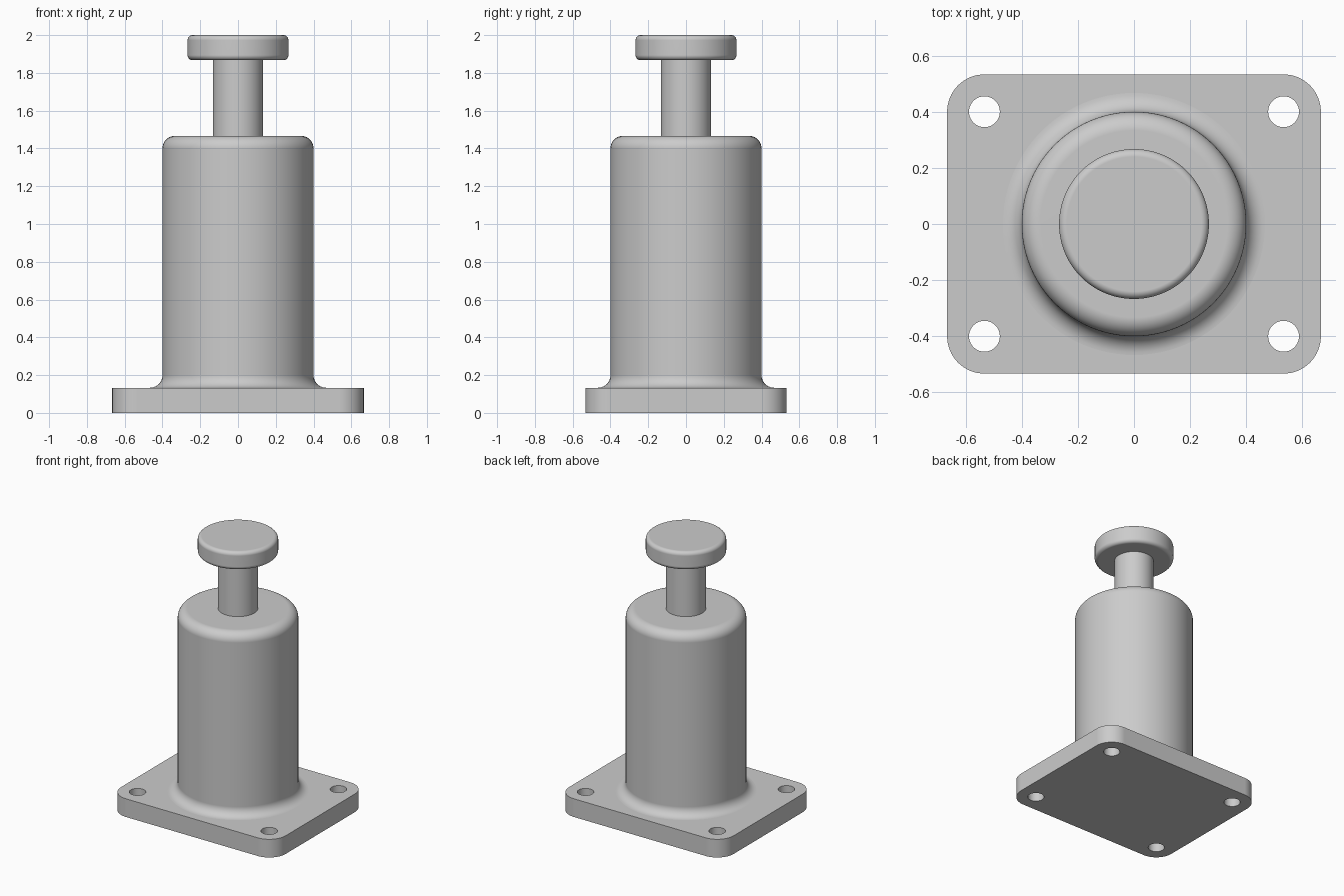
import bpy, bmesh
from math import cos, sin, pi, radians
from mathutils import Vector

cube = bpy.data.objects.get("Cube")
if cube:
    bpy.data.objects.remove(cube, do_unlink=True)

SEGMENTS = 96
PLATE_TOP = 0.133
FOOT_RADIUS = 0.467

# Single plain grey finish
grey = bpy.data.materials.new("plain grey")
grey.use_nodes = True
colour = (0.6, 0.6, 0.6, 1)
grey.diffuse_color = colour
grey.node_tree.nodes["Principled BSDF"].inputs["Base Color"].default_value = colour


def arc(cx, cy, radius, start, end, steps=10):
    """Points along an arc, angles in degrees."""
    angles = [radians(start + (end - start) * i / steps) for i in range(steps + 1)]
    return [(cx + radius * cos(a), cy + radius * sin(a)) for a in angles]


def circle(cx, cy, radius, count):
    return arc(cx, cy, radius, 0, 360, count)[:-1]


def finish(name, bm):
    mesh = bpy.data.meshes.new(name)
    bm.to_mesh(mesh)
    bm.free()
    mesh.materials.append(grey)
    obj = bpy.data.objects.new(name, mesh)
    bpy.context.collection.objects.link(obj)
    mesh.shade_smooth()
    mesh.set_sharp_from_angle(angle=radians(35))
    # Keep flat faces flat beside the fillets
    weighted = obj.modifiers.new("clean shading", 'WEIGHTED_NORMAL')
    weighted.keep_sharp = True
    return obj


def bridge(bm, lower, upper):
    n = len(lower)
    for i in range(n):
        j = (i + 1) % n
        bm.faces.new((lower[i], lower[j], upper[j], upper[i]))


def lathe(name, profile, cap=False):
    """Revolve a bottom-to-top (radius, height) profile about z."""
    bm = bmesh.new()
    rings = [[bm.verts.new((x, y, z)) for x, y in circle(0, 0, r, SEGMENTS)]
             for r, z in profile]
    for lower, upper in zip(rings, rings[1:]):
        bridge(bm, lower, upper)
    if cap:
        bm.faces.new(rings[-1])
    return finish(name, bm)


def ring_edges(bm, ring):
    return [bm.edges.get((a, b)) or bm.edges.new((a, b))
            for a, b in zip(ring, ring[1:] + ring[:1])]


# Mounting plate: rounded rectangle with four bolt holes
bm = bmesh.new()
corners = [(1, 1, 0), (-1, 1, 90), (-1, -1, 180), (1, -1, 270)]
outline = []
for sx, sy, angle in corners:
    outline += arc(sx * 0.533, sy * 0.4, 0.133, angle, angle + 90, 16)
loops = [outline] + [circle(sx * 0.533, sy * 0.4, 0.055, 40)[::-1]
                     for sx, sy, angle in corners]
bottom_edges, top_edges = [], []
for loop in loops:
    lower = [bm.verts.new((x, y, 0)) for x, y in loop]
    upper = [bm.verts.new((x, y, PLATE_TOP)) for x, y in loop]
    bridge(bm, lower, upper)
    bottom_edges += ring_edges(bm, lower)
    top_edges += ring_edges(bm, upper)
# The top opens where the body fillet runs out
foot = [bm.verts.new((x, y, PLATE_TOP)) for x, y in circle(0, 0, FOOT_RADIUS, SEGMENTS)]
top_edges += ring_edges(bm, foot)
for edges, side in ((bottom_edges, -1), (top_edges, 1)):
    made = bmesh.ops.triangle_fill(bm, edges=edges, use_beauty=True, normal=(0, 0, side))
    for face in made["geom"]:
        if isinstance(face, bmesh.types.BMFace):
            face.normal_update()
            if face.normal.z * side < 0:
                face.normal_flip()
finish("mounting_plate", bm)

# Body: flared foot fillet, straight wall, rounded shoulder
lathe("body", arc(FOOT_RADIUS, 0.2, 0.067, 270, 180)
      + arc(0.333, 1.4, 0.067, 0, 90) + [(0.133, 1.467)])

# Plunger stem
lathe("plunger_stem", [(0.133, 1.467), (0.133, 1.867)])

# Plunger knob with softened rims
lathe("plunger_knob", [(0.133, 1.867)] + arc(0.24, 1.894, 0.027, -90, 0)
      + arc(0.24, 1.973, 0.027, 0, 90), cap=True)
